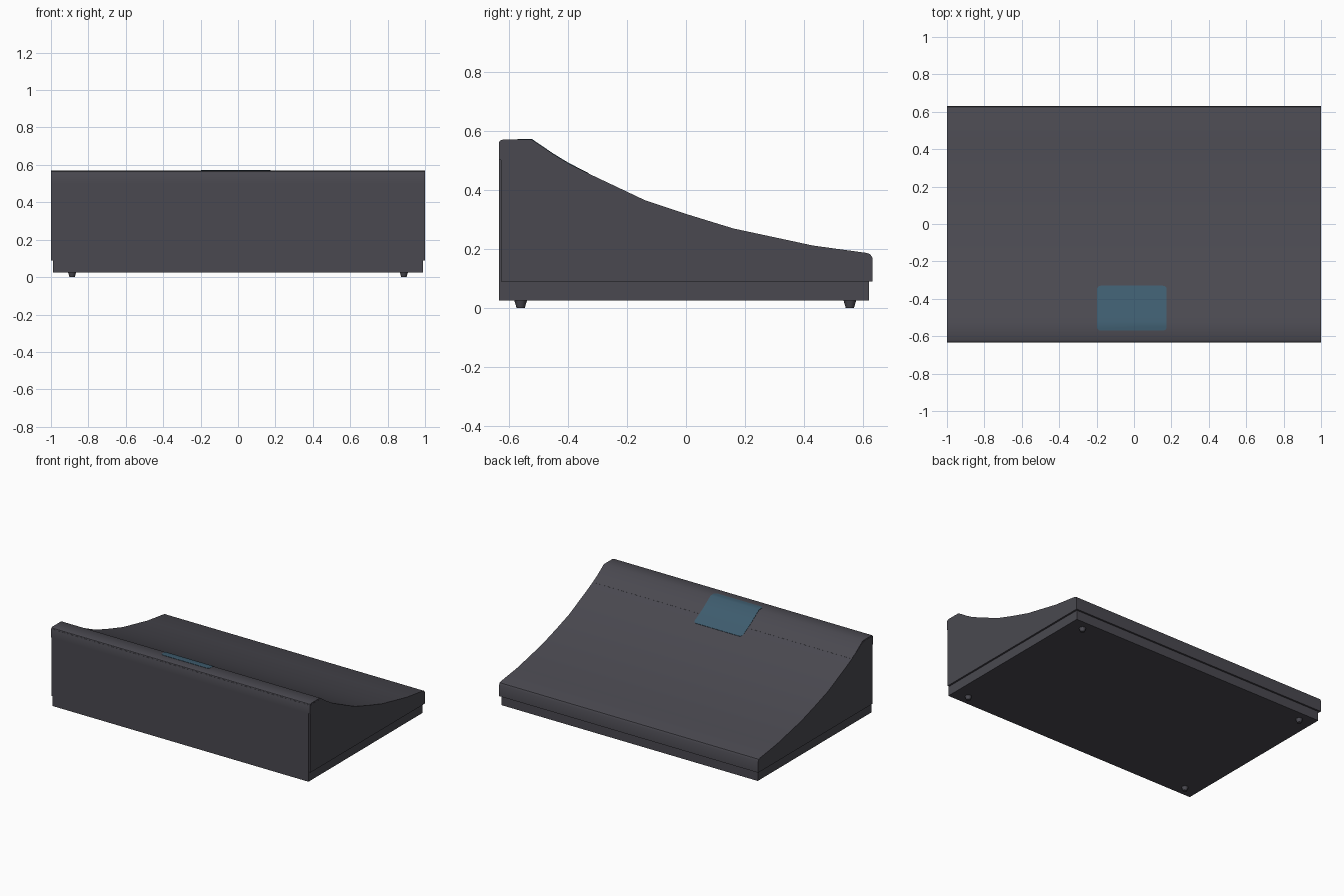
import bpy, bmesh, math

if "Cube" in bpy.data.objects:
    bpy.data.objects.remove(bpy.data.objects["Cube"])


def material(name, rgb):
    m = bpy.data.materials.new(name)
    m.diffuse_color = (*rgb, 1)
    m.use_nodes = True
    m.node_tree.nodes["Principled BSDF"].inputs["Base Color"].default_value = m.diffuse_color
    return m


GREY = material("charcoal plastic", (0.068, 0.066, 0.080))
TEAL = material("teal glass", (0.048, 0.107, 0.156))


def finish(bm, name, mat, angle=40):
    bmesh.ops.recalc_face_normals(bm, faces=bm.faces)
    me = bpy.data.meshes.new(name)
    bm.to_mesh(me)
    bm.free()
    me.materials.append(mat)
    ob = bpy.data.objects.new(name, me)
    bpy.context.collection.objects.link(ob)
    bpy.ops.object.select_all(action='DESELECT')
    bpy.context.view_layer.objects.active = ob
    ob.select_set(True)
    bpy.ops.object.shade_smooth_by_angle(angle=math.radians(angle))
    return ob


def prism(name, profile, half_width, mat):
    """Extrude a (y, z) profile along x."""
    bm = bmesh.new()
    face = bm.faces.new([bm.verts.new((-half_width, y, z)) for y, z in profile])
    ext = bmesh.ops.extrude_face_region(bm, geom=[face])
    for v in ext["geom"]:
        if isinstance(v, bmesh.types.BMVert):
            v.co.x = half_width
    return finish(bm, name, mat)


# Sloping upper shell
slope = [(-0.40, 0.49), (-0.345, 0.462), (-0.14, 0.365), (0.01, 0.315),
         (0.16, 0.269), (0.43, 0.211), (0.612, 0.186)]
back_lip = [(0.625, 0.181), (0.632, 0.168), (0.632, 0.09)]
prism("upper_shell", [(-0.627, 0.09), (-0.627, 0.558), (-0.60, 0.563),
                      (-0.52, 0.561)] + slope + back_lip, 1.0, GREY)

# Raised ridge along the tall edge
ridge = [(-0.634, 0.558), (-0.630, 0.566), (-0.620, 0.570), (-0.522, 0.570),
         (-0.45, 0.521), (-0.40, 0.4905)]
prism("top_ridge", ridge + [(-0.40, 0.47), (-0.55, 0.50), (-0.634, 0.50)],
      0.999, GREY)

# Base tray with upright front panel in one piece
prism("base_and_front_panel", [(-0.634, 0.025), (0.62, 0.025), (0.62, 0.095),
                               (-0.62, 0.095), (-0.62, 0.56), (-0.634, 0.56)],
      0.988, GREY)

# Tapered feet
for i, (x, y) in enumerate([(sx * 0.887, sy) for sx in (-1, 1) for sy in (-0.56, 0.555)]):
    bpy.ops.mesh.primitive_cone_add(vertices=16, radius1=0.014, radius2=0.022,
                                    depth=0.027, location=(x, y, 0.0135))
    foot = bpy.context.object
    foot.name = f"foot_{i + 1}"
    foot.data.materials.append(GREY)
    bpy.ops.object.shade_smooth_by_angle(angle=math.radians(40))

# Display: rounded rectangle draped over the ridge and slope
surface = ridge + slope[1:]


def height(y):
    for (y0, z0), (y1, z1) in zip(surface, surface[1:]):
        if y0 <= y <= y1:
            return z0 + (z1 - z0) * (y - y0) / (y1 - y0)
    return surface[-1][1]


bm = bmesh.new()
r, x0, x1, y0, y1 = 0.02, -0.198, 0.175, -0.57, -0.33
corners = [(x1 - r, y1 - r), (x0 + r, y1 - r), (x0 + r, y0 + r), (x1 - r, y0 + r)]
loop = []
for q, (cx, cy) in enumerate(corners):
    for k in range(5):
        a = math.radians(90 * q + 22.5 * k)
        loop.append(bm.verts.new((cx + r * math.cos(a), cy + r * math.sin(a), 0)))
bm.faces.new(loop)
for cut, _ in surface:
    if y0 < cut < y1:
        bmesh.ops.bisect_plane(bm, geom=bm.verts[:] + bm.edges[:] + bm.faces[:],
                               plane_co=(0, cut, 0), plane_no=(0, 1, 0))
for v in bm.verts:
    v.co.z = height(v.co.y) - 0.001
ext = bmesh.ops.extrude_face_region(bm, geom=bm.faces[:])
for v in ext["geom"]:
    if isinstance(v, bmesh.types.BMVert):
        v.co.z += 0.003
finish(bm, "display", TEAL)
